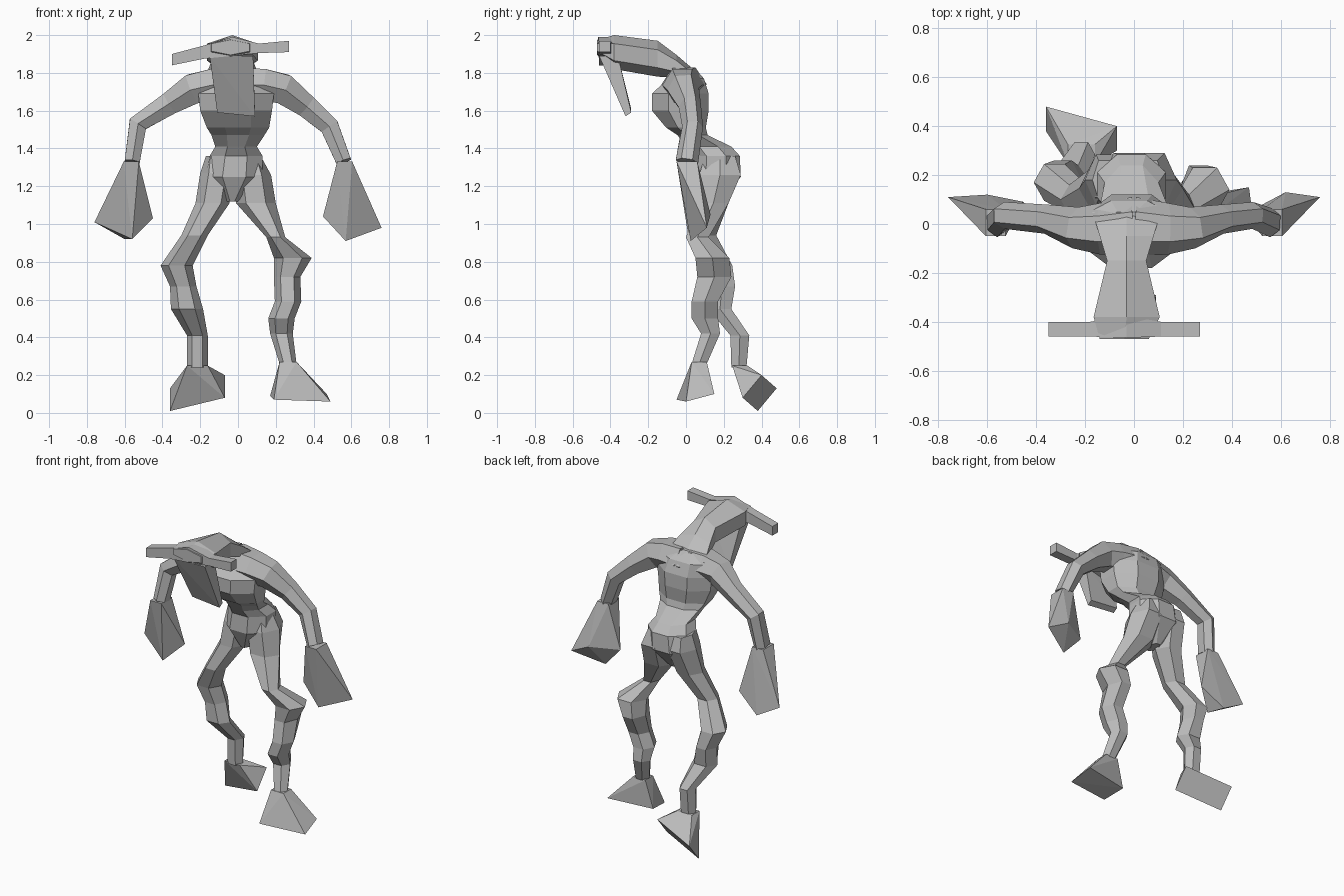
import bpy
import bmesh
from math import cos, sin, pi
from mathutils import Vector

default_cube = bpy.data.objects.get("Cube")
if default_cube:
    bpy.data.objects.remove(default_cube, do_unlink=True)

AXIS_X, AXIS_Y, AXIS_Z = Vector((1, 0, 0)), Vector((0, 1, 0)), Vector((0, 0, 1))

# One clay grey for the whole figure
clay = bpy.data.materials.new("clay_grey")
clay.use_nodes = True
clay.diffuse_color = (0.5, 0.5, 0.5, 1)
shader = next(node for node in clay.node_tree.nodes if node.type == "BSDF_PRINCIPLED")
shader.inputs["Base Color"].default_value = clay.diffuse_color
shader.inputs["Roughness"].default_value = 0.8


def finish(name, bm):
    """Turn a bmesh into a flat shaded object."""
    bmesh.ops.recalc_face_normals(bm, faces=bm.faces[:])
    mesh = bpy.data.meshes.new(name)
    bm.to_mesh(mesh)
    bm.free()
    mesh.materials.append(clay)
    part = bpy.data.objects.new(name, mesh)
    bpy.context.collection.objects.link(part)
    return part


def section(centre, along, across, half_u, half_v, sides, turn):
    """Points of one polygonal cross-section, scaled to its half sizes."""
    u = (across - along * across.dot(along)).normalized()
    v = along.cross(u)
    angles = [turn + 2 * pi * i / sides for i in range(sides)]
    reach_u = max(cos(a) for a in angles)
    reach_v = max(sin(a) for a in angles)
    return [centre + u * half_u * cos(a) / reach_u + v * half_v * sin(a) / reach_v
            for a in angles]


def loft(name, stations, across, along=None, sides=6, turn=0.0):
    """Skin rows of (x, y, z, half_u, half_v); follows the path if along is None."""
    bm = bmesh.new()
    centres = [Vector(row[:3]) for row in stations]
    last = len(centres) - 1
    rings = []
    for i, row in enumerate(stations):
        tangent = along or (centres[min(i + 1, last)] - centres[max(i - 1, 0)]).normalized()
        points = section(centres[i], tangent, across, row[3], row[4], sides, turn)
        rings.append([bm.verts.new(p) for p in points])
    for lower, upper in zip(rings, rings[1:]):
        for i in range(sides):
            j = (i + 1) % sides
            bm.faces.new((lower[i], lower[j], upper[j], upper[i]))
    bm.faces.new(rings[0])
    bm.faces.new(rings[-1])
    return finish(name, bm)


def flare(name, start, end_corners):
    """Faceted block that widens from a small rectangle to a tilted end face."""
    bm = bmesh.new()
    x, y, z, half_x, half_y = start
    points = section(Vector((x, y, z)), AXIS_Z, AXIS_X, half_x, half_y, 4, pi / 4)
    for p in points + [Vector(c) for c in end_corners]:
        bm.verts.new(p)
    bmesh.ops.convex_hull(bm, input=bm.verts[:])
    bmesh.ops.dissolve_limit(bm, angle_limit=0.02, verts=bm.verts[:], edges=bm.edges[:])
    return finish(name, bm)


# Torso, from the crotch through the narrow waist to the neck
loft("torso", [
    (-0.03, 0.14, 1.12, 0.03, 0.05),
    (-0.02, 0.16, 1.25, 0.15, 0.13),
    (-0.01, 0.16, 1.36, 0.14, 0.125),
    (-0.01, 0.12, 1.41, 0.11, 0.12),
    (0.0, 0.035, 1.47, 0.14, 0.08),
    (0.0, 0.0, 1.51, 0.165, 0.105),
    (-0.01, -0.03, 1.60, 0.19, 0.15),
    (-0.01, -0.03, 1.69, 0.20, 0.15),
    (-0.02, 0.0, 1.77, 0.18, 0.095),
    (-0.03, 0.0, 1.82, 0.09, 0.05),
], AXIS_X, AXIS_Z, sides=8, turn=pi / 8)

# Neck and skull reach forward, with a ridge along the top
loft("neck_and_skull", [
    (-0.03, 0.05, 1.76, 0.14, 0.05),
    (-0.03, -0.05, 1.835, 0.11, 0.06),
    (-0.03, -0.15, 1.875, 0.08, 0.095),
    (-0.03, -0.38, 1.91, 0.135, 0.09),
    (-0.04, -0.47, 1.935, 0.10, 0.04),
], AXIS_X, -AXIS_Y, turn=pi / 6)

# Long flat face that hangs down from the skull
flare("face_plate", (-0.035, -0.41, 1.89, 0.115, 0.05), [
    (-0.11, -0.32, 1.59), (0.09, -0.32, 1.57),
    (-0.11, -0.29, 1.61), (0.09, -0.29, 1.59)])

# Crooked bar of horns across the brow
loft("horns", [
    (-0.35, -0.43, 1.87, 0.03, 0.03),
    (-0.18, -0.43, 1.91, 0.03, 0.035),
    (-0.03, -0.42, 1.94, 0.045, 0.05),
    (0.11, -0.43, 1.93, 0.03, 0.025),
    (0.27, -0.43, 1.94, 0.03, 0.03),
], AXIS_Y, AXIS_X, sides=4, turn=pi / 4)

# Arms and club-like hands; the elbow, forearm drop and hand twist vary by side
left_hand = [(0.76, 0.11, 0.98), (0.57, 0.025, 0.91),
             (0.45, 0.04, 1.04), (0.62, 0.13, 1.05)]
right_hand = [(0.76, 0.11, 1.01), (0.56, 0.015, 0.92),
              (0.45, 0.09, 1.03), (0.60, 0.12, 0.92)]
for side, sign, elbow, drop, hand in (("left", 1, 0.485, 0.015, left_hand),
                                      ("right", -1, 0.53, 0.0, right_hand)):
    arm = [
        (0.0, -0.01, 1.74, 0.12, 0.09),
        (0.14, -0.02, 1.735, 0.105, 0.085),
        (0.24, -0.015, 1.715, 0.085, 0.08),
        (0.36, 0.02, 1.64 - drop, 0.06, 0.06),
        (elbow, 0.035, 1.53 - drop, 0.055, 0.05),
        (0.56, 0.005, 1.33, 0.06, 0.04),
    ]
    loft(side + "_arm", [(sign * x, *rest) for x, *rest in arm], AXIS_Y)
    flare(side + "_hand", (sign * 0.565, 0.005, 1.33, 0.04, 0.055),
          [(sign * x, y, z) for x, y, z in hand])

# Left leg, stepping forward
loft("left_leg", [
    (0.07, 0.18, 1.36, 0.05, 0.08),
    (0.075, 0.18, 1.26, 0.10, 0.11),
    (0.095, 0.145, 1.11, 0.105, 0.08),
    (0.20, 0.06, 0.93, 0.05, 0.06),
    (0.29, 0.14, 0.82, 0.10, 0.09),
    (0.26, 0.15, 0.72, 0.07, 0.09),
    (0.265, 0.10, 0.59, 0.07, 0.07),
    (0.23, 0.10, 0.50, 0.07, 0.07),
    (0.23, 0.13, 0.42, 0.06, 0.05),
    (0.265, 0.07, 0.26, 0.045, 0.04),
], AXIS_X, AXIS_Z)
flare("left_foot", (0.265, 0.07, 0.27, 0.045, 0.04), [
    (0.19, -0.05, 0.07), (0.49, 0.0, 0.06),
    (0.47, 0.15, 0.10), (0.17, 0.10, 0.09)])

# Right leg, trailing behind with the sole tilted back
loft("right_leg", [
    (-0.12, 0.18, 1.36, 0.05, 0.08),
    (-0.11, 0.18, 1.27, 0.09, 0.105),
    (-0.135, 0.145, 1.11, 0.09, 0.08),
    (-0.23, 0.10, 0.94, 0.07, 0.06),
    (-0.325, 0.17, 0.78, 0.085, 0.075),
    (-0.29, 0.19, 0.67, 0.07, 0.07),
    (-0.27, 0.18, 0.55, 0.085, 0.06),
    (-0.215, 0.285, 0.41, 0.055, 0.05),
    (-0.215, 0.28, 0.24, 0.055, 0.04),
], AXIS_X, AXIS_Z)
flare("right_foot", (-0.215, 0.285, 0.25, 0.055, 0.04), [
    (-0.36, 0.48, 0.13), (-0.07, 0.40, 0.20),
    (-0.07, 0.30, 0.08), (-0.36, 0.38, 0.01)])
